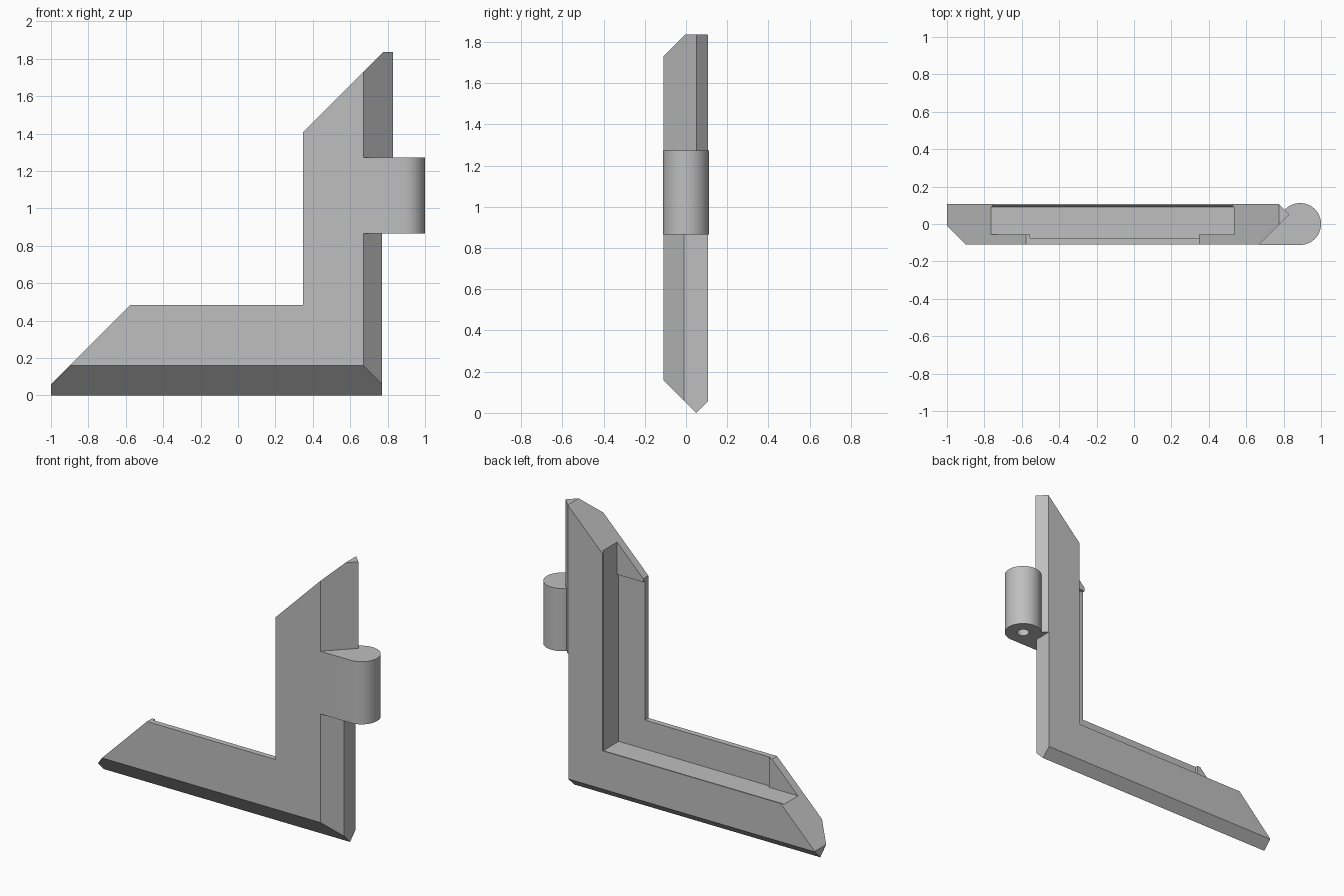
import bpy, bmesh, math
from mathutils import Vector

if "Cube" in bpy.data.objects:
    bpy.data.objects.remove(bpy.data.objects["Cube"])

grey = bpy.data.materials.new("plain_grey")
grey.use_nodes = True
COLOUR = (0.52, 0.52, 0.52, 1)
grey.diffuse_color = COLOUR
grey.node_tree.nodes["Principled BSDF"].inputs["Base Color"].default_value = COLOUR

OUTER = 0.83     # outer corner of the frame in x
SLANT = 1.06     # mitre cut plane: z = x + SLANT
TOP = 1.835


def finish(name, bm):
    bmesh.ops.recalc_face_normals(bm, faces=bm.faces[:])
    mesh = bpy.data.meshes.new(name)
    bm.to_mesh(mesh)
    bm.free()
    mesh.materials.append(grey)
    obj = bpy.data.objects.new(name, mesh)
    bpy.context.collection.objects.link(obj)
    return obj


def cut(bm, point, normal):
    """Remove everything on the normal side of a plane and cap it."""
    geom = bm.verts[:] + bm.edges[:] + bm.faces[:]
    res = bmesh.ops.bisect_plane(bm, geom=geom, dist=1e-5, plane_co=point,
                                 plane_no=normal, clear_outer=True)
    edges = [e for e in res["geom_cut"] if isinstance(e, bmesh.types.BMEdge)]
    bmesh.ops.edgeloop_fill(bm, edges=edges)


def prism(name, outline, offset):
    """Extrude a flat outline along an offset."""
    bm = bmesh.new()
    face = bm.faces.new([bm.verts.new(p) for p in outline])
    res = bmesh.ops.extrude_face_region(bm, geom=[face])
    verts = [v for v in res["geom"] if isinstance(v, bmesh.types.BMVert)]
    bmesh.ops.translate(bm, verts=verts, vec=offset)
    return finish(name, bm)


def subtract(obj, cutter):
    cutter.hide_render = True
    mod = obj.modifiers.new("cut", 'BOOLEAN')
    mod.operation = 'DIFFERENCE'
    mod.solver = 'EXACT'
    mod.object = cutter
    bpy.context.view_layer.objects.active = obj
    bpy.ops.object.modifier_apply(modifier=mod.name)
    bpy.data.objects.remove(cutter)


# Corner frame: one rebated profile (distance from outer edge, depth) swept round the corner
profile = [(0, 0.05), (0.16, -0.11), (0.483, -0.11), (0.483, -0.074),
           (0.295, -0.074), (0.295, 0.09), (0.305, 0.098), (0.305, 0.107), (0.057, 0.107)]
bm = bmesh.new()
rings = [[bm.verts.new(f(d, y)) for d, y in profile] for f in (
    lambda d, y: (-1.5, y, d),
    lambda d, y: (OUTER - d, y, d),
    lambda d, y: (OUTER - d, y, 2.5))]
n = len(profile)
for a, b in zip(rings, rings[1:]):
    for i in range(n):
        j = (i + 1) % n
        bm.faces.new((a[i], a[j], b[j], b[i]))
for ring in (rings[0], rings[-1]):
    bm.faces.new(ring)
cut(bm, Vector((0, 0, SLANT)), Vector((-1, 0, 1)))
cut(bm, Vector((-1, 0, 0)), Vector((-1, 0, 0)))
cut(bm, Vector((0, 0, TOP)), Vector((0, 0, 1)))
frame = finish("corner_frame", bm)

# Trim the outer edge flat below the hinge
trim = prism("edge_trim", [(0.77, -0.5, -0.5), (1.2, -0.5, -0.5), (1.2, 0.5, -0.5),
                           (0.77, 0.5, -0.5)], (0, 0, 1.367))
subtract(frame, trim)

# Stop plates closing each end of the rebate
corner = [(-0.765, 0.295), (-0.555, 0.295), (-0.555, 0.483), (-0.577, 0.483)]
shift = Vector((0, 0.018, 0))
prism("lower_stop_plate", [(x, -0.075, z) for x, z in corner], shift)
prism("upper_stop_plate", [(OUTER - z, -0.075, OUTER - x) for x, z in corner], shift)

# Hinge knuckle blended flush into the front
CX, R = 0.888, 0.112
arc = [math.radians(-90 + 230 * i / 32) for i in range(33)]
outline = [(0.67, -R)] + [(CX + R * math.cos(t), R * math.sin(t)) for t in arc]
outline += [(0.78, 0.05), (0.67, 0.05)]
knuckle = prism("hinge_knuckle", [(x, y, 0.866) for x, y in outline], (0, 0, 0.407))

# Blind pin hole in the underside
hole = [(CX + 0.037 * math.cos(math.tau * i / 24), 0.037 * math.sin(math.tau * i / 24), 0.8)
        for i in range(24)]
subtract(knuckle, prism("pin_hole", hole, (0, 0, 0.37)))

bpy.ops.object.select_all(action='DESELECT')
knuckle.select_set(True)
bpy.context.view_layer.objects.active = knuckle
bpy.ops.object.shade_smooth_by_angle(angle=math.radians(30))
